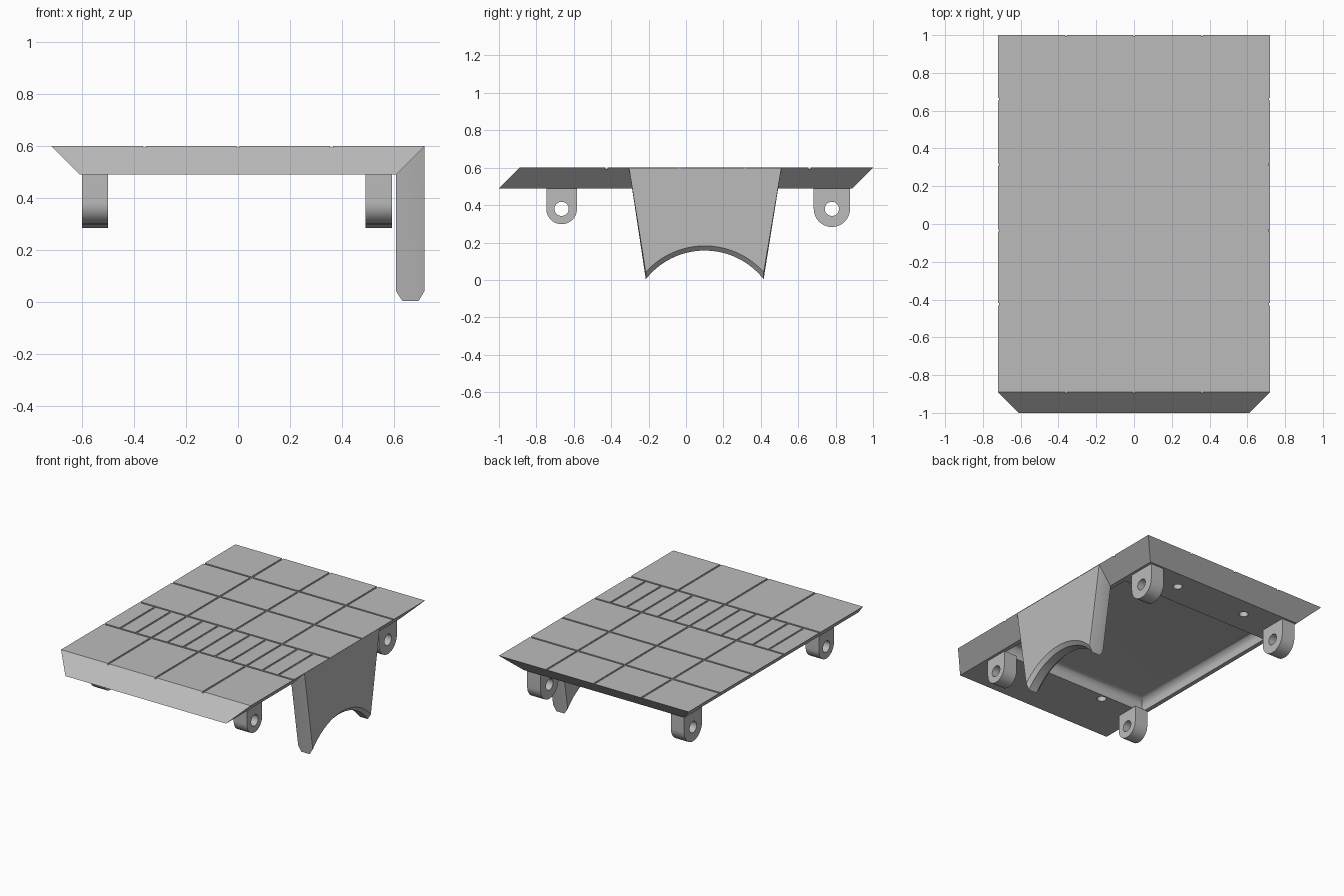
import bpy, bmesh, math

old = bpy.data.objects.get("Cube")
if old:
    bpy.data.objects.remove(old)

GREY = (0.5, 0.5, 0.5, 1)
grey = bpy.data.materials.new("plain grey")
grey.use_nodes = True
grey.diffuse_color = GREY
grey.node_tree.nodes["Principled BSDF"].inputs["Base Color"].default_value = GREY


def loft(bm, rings):
    """Closed solid through rings with equal point counts."""
    loops = [[bm.verts.new(p) for p in ring] for ring in rings]
    n = len(loops[0])
    for a, b in zip(loops, loops[1:]):
        for i in range(n):
            j = (i + 1) % n
            bm.faces.new((a[i], a[j], b[j], b[i]))
    bm.faces.new(loops[0][::-1])
    bm.faces.new(loops[-1])


def rect(x0, x1, y0, y1, z):
    return [(x0, y0, z), (x1, y0, z), (x1, y1, z), (x0, y1, z)]


def box(bm, x0, x1, y0, y1, z0, z1):
    loft(bm, [rect(x0, x1, y0, y1, z0), rect(x0, x1, y0, y1, z1)])


def finish(name, bm):
    bmesh.ops.recalc_face_normals(bm, faces=bm.faces)
    mesh = bpy.data.meshes.new(name)
    bm.to_mesh(mesh)
    bm.free()
    mesh.materials.append(grey)
    ob = bpy.data.objects.new(name, mesh)
    bpy.context.collection.objects.link(ob)
    return ob


def cut(ob, cutters):
    """Subtract the cutters, bake the result and discard them."""
    for c in cutters:
        c.hide_render = True
        mod = ob.modifiers.new("cut", "BOOLEAN")
        mod.operation = "DIFFERENCE"
        mod.solver = "EXACT"
        mod.object = c
    graph = bpy.context.evaluated_depsgraph_get()
    mesh = bpy.data.meshes.new_from_object(ob.evaluated_get(graph))
    ob.modifiers.clear()
    ob.data = mesh
    for c in cutters:
        bpy.data.objects.remove(c)


def smooth(ob):
    bpy.ops.object.select_all(action="DESELECT")
    ob.select_set(True)
    bpy.context.view_layer.objects.active = ob
    bpy.ops.object.shade_smooth_by_angle(angle=math.radians(30))


TOP, UNDER = 0.6, 0.49

# Slab with sloped edges
bm = bmesh.new()
loft(bm, [rect(-0.61, 0.61, -1, 0.89, UNDER), rect(-0.72, 0.72, -0.89, 1, TOP)])
slab = finish("deck_slab", bm)

# Crosswise joints
half, floor = 0.006, TOP - 0.006
bm = bmesh.new()
for y in (-0.425, -0.035, 0.315, 0.66):
    box(bm, -1, 1, y - half, y + half, floor, 1)
cross = finish("cross_joint_cutter", bm)

# Lengthwise joints, with a row of narrow strips
bm = bmesh.new()
for i in range(-5, 6):
    x = i * 0.12
    y0, y1 = (-1.2, 1.2) if i % 3 == 0 else (-0.425, -0.035)
    box(bm, x - half, x + half, y0, y1, floor, 1)
length = finish("long_joint_cutter", bm)

# Underside recess with a rounded ceiling edge
bm = bmesh.new()
r, depth = 0.05, 0.08
rings = [rect(-0.58, 0.58, -0.61, 0.6, UNDER - 0.1)]
for k in range(9):
    a = k / 8 * math.pi / 2
    s = r * (1 - math.cos(a))
    rings.append(rect(-0.58 + s, 0.58 - s, -0.61 + s, 0.6 - s,
                      UNDER + depth - r + r * math.sin(a)))
loft(bm, rings)
recess = finish("recess_cutter", bm)

# Screw holes in the underside
bm = bmesh.new()
for x in (-0.275, 0.275):
    for y in (-0.65, 0.76):
        loft(bm, [[(x + 0.03 * math.cos(t * math.pi / 12),
                    y + 0.03 * math.sin(t * math.pi / 12), z) for t in range(24)]
                  for z in (UNDER - 0.1, UNDER + 0.07)])
holes = finish("screw_hole_cutter", bm)
cut(slab, [cross, length, recess, holes])
smooth(slab)


# Mounting lugs: round-ended plates with a cross hole
def lug(name, x0, x1, y, rad):
    zc = 0.38
    arc = [(y - rad * math.cos(k * math.pi / 24), zc - rad * math.sin(k * math.pi / 24))
           for k in range(25)]
    outline = [(y - rad, UNDER + 0.003)] + arc + [(y + rad, UNDER + 0.003)]
    bm = bmesh.new()
    loft(bm, [[(x, *p) for p in outline] for x in (x0, x1)])
    ob = finish(name, bm)
    bm = bmesh.new()
    loft(bm, [[(x, y + 0.038 * math.cos(t * math.pi / 16),
                zc + 0.038 * math.sin(t * math.pi / 16)) for t in range(32)]
              for x in (x0 - 0.1, x1 + 0.1)])
    cut(ob, [finish("lug_hole_cutter", bm)])
    smooth(ob)


for side, x0, x1 in (("right", -0.6, -0.5), ("left", 0.49, 0.592)):
    lug("front_lug_" + side, x0, x1, -0.665, 0.082)
    lug("back_lug_" + side, x0, x1, 0.78, 0.097)

# Side panel: tapered, with a chamfered arch along its lower edge
bm = bmesh.new()
rings = []
for x, rad in ((0.607, 0.425), (0.632, 0.4), (0.695, 0.4), (0.718, 0.425)):
    z = min(TOP, UNDER + x - 0.607)
    inset = (TOP - z) * 0.155
    ring = [(x, 0.51 - inset, z), (x, -0.305 + inset, z)]
    for k in range(33):
        dy = -0.315 + 0.63 * k / 32
        ring.append((x, 0.1 + dy, -0.243 + math.sqrt(rad ** 2 - dy ** 2)))
    rings.append(ring)
loft(bm, rings)
smooth(finish("side_panel", bm))
